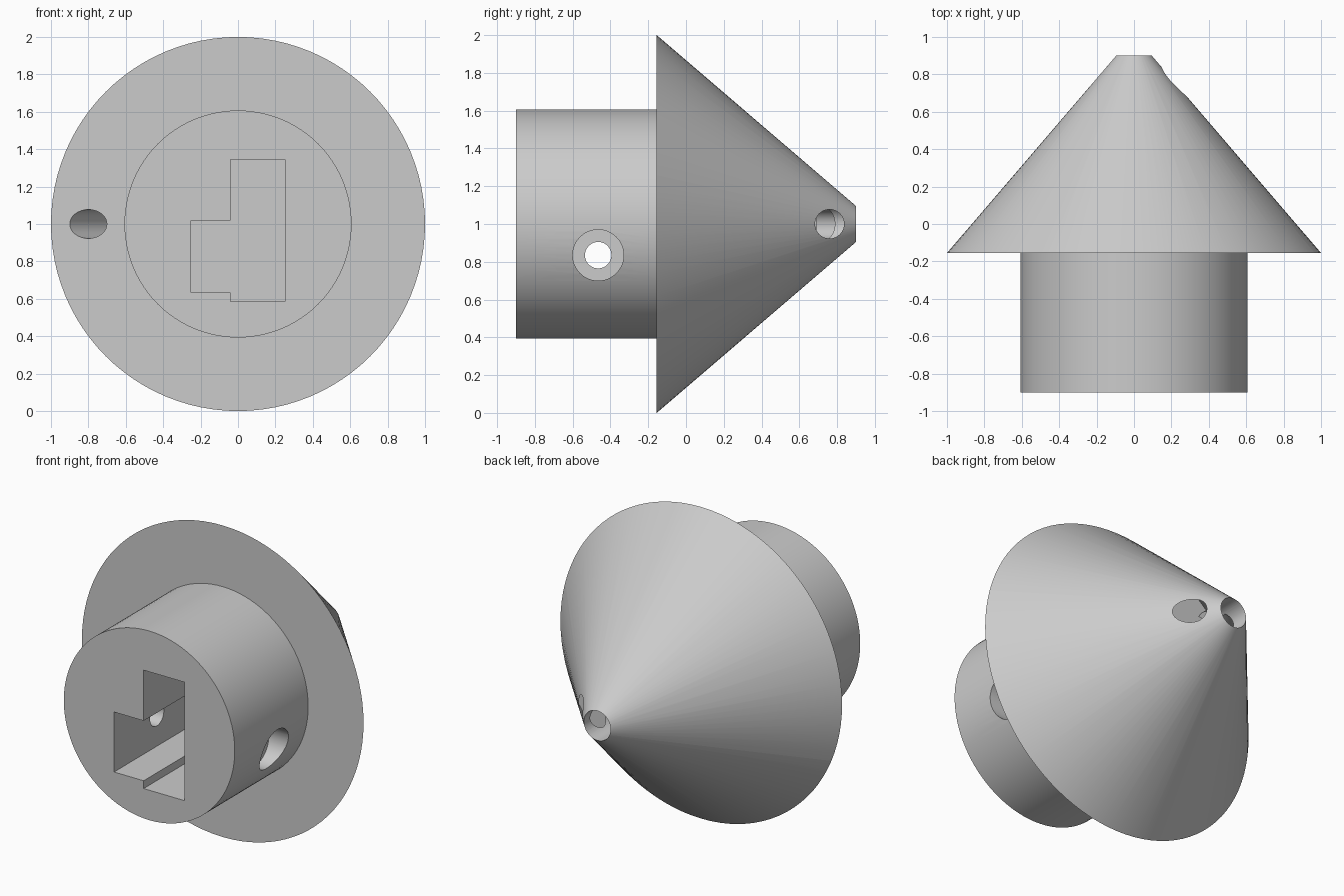
import bpy
import bmesh
import math
from mathutils import Vector

cube = bpy.data.objects.get("Cube")
if cube:
    bpy.data.objects.remove(cube, do_unlink=True)

grey = bpy.data.materials.new("plain grey")
grey.use_nodes = True
colour = (0.6, 0.6, 0.6, 1)
grey.diffuse_color = colour
grey.node_tree.nodes["Principled BSDF"].inputs["Base Color"].default_value = colour


def make_object(name, bm):
    bmesh.ops.recalc_face_normals(bm, faces=bm.faces)
    mesh = bpy.data.meshes.new(name)
    bm.to_mesh(mesh)
    bm.free()
    mesh.materials.append(grey)
    obj = bpy.data.objects.new(name, mesh)
    bpy.context.collection.objects.link(obj)
    return obj


def rod(name, start, end, radius):
    """Round cutter running between two points."""
    start, end = Vector(start), Vector(end)
    axis = end - start
    bm = bmesh.new()
    bmesh.ops.create_cone(bm, cap_ends=True, segments=48, radius1=radius,
                          radius2=radius, depth=axis.length)
    obj = make_object(name, bm)
    obj.rotation_mode = 'QUATERNION'
    obj.rotation_quaternion = axis.to_track_quat('Z', 'Y')
    obj.location = (start + end) / 2
    return obj


def prism(name, outline, y0, y1):
    """Cutter with an x-z outline pushed along y."""
    bm = bmesh.new()
    face = bm.faces.new([bm.verts.new((x, y0, z)) for x, z in outline])
    side = bmesh.ops.extrude_face_region(bm, geom=[face])
    verts = [v for v in side["geom"] if isinstance(v, bmesh.types.BMVert)]
    bmesh.ops.translate(bm, verts=verts, vec=(0, y1 - y0, 0))
    return make_object(name, bm)


# Round plug and cone, turned around the y axis
MID = 1.0
profile = [(0, -0.9), (0.607, -0.9), (0.607, -0.155), (1, -0.155), (0, 1.011)]
bm = bmesh.new()
points = [bm.verts.new((r, y, MID)) for r, y in profile]
edges = [bm.edges.new(pair) for pair in zip(points, points[1:])]
bmesh.ops.spin(bm, geom=points + edges, cent=(0, 0, MID), axis=(0, 1, 0),
               angle=math.tau, steps=96, use_duplicate=False)
bmesh.ops.remove_doubles(bm, verts=bm.verts, dist=0.0005)
body = make_object("cone_plug", bm)

# Stepped socket, open at the front
socket = [(-0.04, 0.585), (0.25, 0.585), (0.25, 1.345), (-0.04, 1.345),
          (-0.04, 1.02), (-0.25, 1.02), (-0.25, 0.635), (-0.04, 0.635)]
cutters = [prism("socket_cutter", socket, -1, -0.16)]

# Cross screw hole with a wider recess at each end
SCREW_Y, SCREW_Z = -0.465, 0.835
cutters.append(rod("screw_cutter", (-0.8, SCREW_Y, SCREW_Z),
                   (0.8, SCREW_Y, SCREW_Z), 0.07))
for side in (-1, 1):
    cutters.append(rod("recess_cutter", (side * 0.45, SCREW_Y, SCREW_Z),
                       (side * 0.8, SCREW_Y, SCREW_Z), 0.135))

# Tip bore, slanted bore from the flange, and side outlet
cutters.append(rod("tip_cutter", (0, 0.69, MID), (0, 1.2, MID), 0.095))
cutters.append(rod("slanted_cutter", (-0.92, -0.303, MID),
                   (-0.06, 0.76, MID), 0.077))
cutters.append(rod("outlet_cutter", (0, 0.76, MID), (0.5, 0.76, MID), 0.077))

bpy.context.view_layer.update()
bpy.ops.object.select_all(action='DESELECT')
body.select_set(True)
bpy.context.view_layer.objects.active = body
for cutter in cutters:
    cutter.hide_render = True
    cut = body.modifiers.new("cut", 'BOOLEAN')
    cut.operation = 'DIFFERENCE'
    cut.solver = 'EXACT'
    cut.object = cutter
    bpy.ops.object.modifier_apply(modifier=cut.name)
    bpy.data.objects.remove(cutter, do_unlink=True)

bpy.ops.object.shade_smooth_by_angle(angle=math.radians(30))
